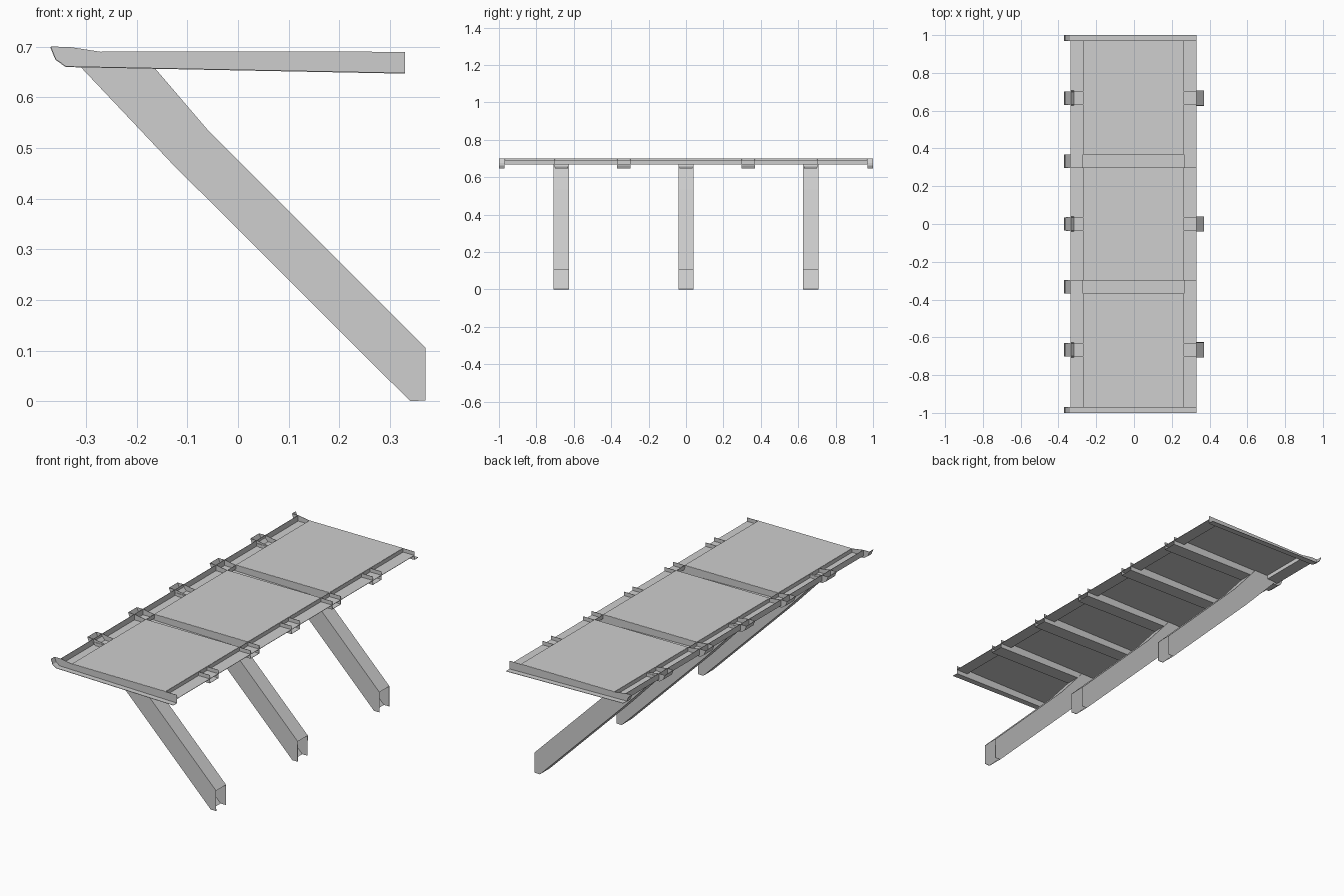
import bpy
import bmesh

cube = bpy.data.objects.get("Cube")
if cube:
    bpy.data.objects.remove(cube, do_unlink=True)

GREY = (0.62, 0.62, 0.62, 1.0)
mat = bpy.data.materials.new("light grey metal")
mat.use_nodes = True
mat.diffuse_color = GREY
mat.node_tree.nodes["Principled BSDF"].inputs["Base Color"].default_value = GREY


def channel(name, profile, y0, y1, sheets, walls=(True, True)):
    """Folded sheet: x-z profile swept along y, with chosen sides and end walls."""
    bm = bmesh.new()
    rows = [[bm.verts.new((x, y, z)) for x, z in profile] for y in (y0, y1)]
    n = len(profile)
    for i in sheets:
        j = (i + 1) % n
        bm.faces.new((rows[0][i], rows[0][j], rows[1][j], rows[1][i]))
    for row, wanted in zip(rows, walls):
        if wanted:
            bm.faces.new(row)
    bmesh.ops.delete(bm, geom=[v for v in bm.verts if not v.link_faces], context='VERTS')
    bmesh.ops.recalc_face_normals(bm, faces=bm.faces)
    mesh = bpy.data.meshes.new(name)
    bm.to_mesh(mesh)
    bm.free()
    mesh.materials.append(mat)
    obj = bpy.data.objects.new(name, mesh)
    bpy.context.collection.objects.link(obj)
    mod = obj.modifiers.new("sheet thickness", 'SOLIDIFY')
    mod.thickness = 0.002
    mod.offset = 0
    return obj


# Tapered rafters: channels open at the top, with upturned tips
rafter = [(-0.37, 0.70), (-0.335, 0.70), (-0.27, 0.69), (0.33, 0.69),
          (0.33, 0.648), (-0.34, 0.661), (-0.36, 0.675)]
bottom = (4, 5, 6)
for k in range(-2, 3):
    y = k * 0.333
    channel("rafter", rafter, y - 0.035, y + 0.035, bottom)

# End beams: open on the outer side
channel("front_end_beam", rafter, -1.0, -0.97, bottom, (False, True))
channel("back_end_beam", rafter, 0.97, 1.0, bottom, (True, False))

# Long edge rails
channel("right_rail", [(-0.335, 0.70), (-0.335, 0.67), (-0.27, 0.67), (-0.27, 0.69)],
        -0.97, 0.97, (0, 1, 2), (False, False))
channel("left_rail", [(0.265, 0.69), (0.265, 0.67), (0.33, 0.67)],
        -0.97, 0.97, (0, 1), (False, False))

# Three deck panels with gaps over two of the rafters
for y0, y1 in ((-0.97, -0.368), (-0.298, 0.298), (0.368, 0.97)):
    channel("deck_panel", [(-0.27, 0.69), (0.265, 0.69)], y0, y1, (0,), (False, False))

# Slanted legs: hollow, open at the foot
leg = [(-0.335, 0.687), (-0.13, 0.47), (0.34, 0.001), (0.37, 0.001),
       (0.37, 0.105), (-0.06, 0.535), (-0.19, 0.687)]
for k in (-1, 0, 1):
    y = k * 0.667
    channel("leg", leg, y - 0.04, y + 0.04, (0, 1, 4, 5))
